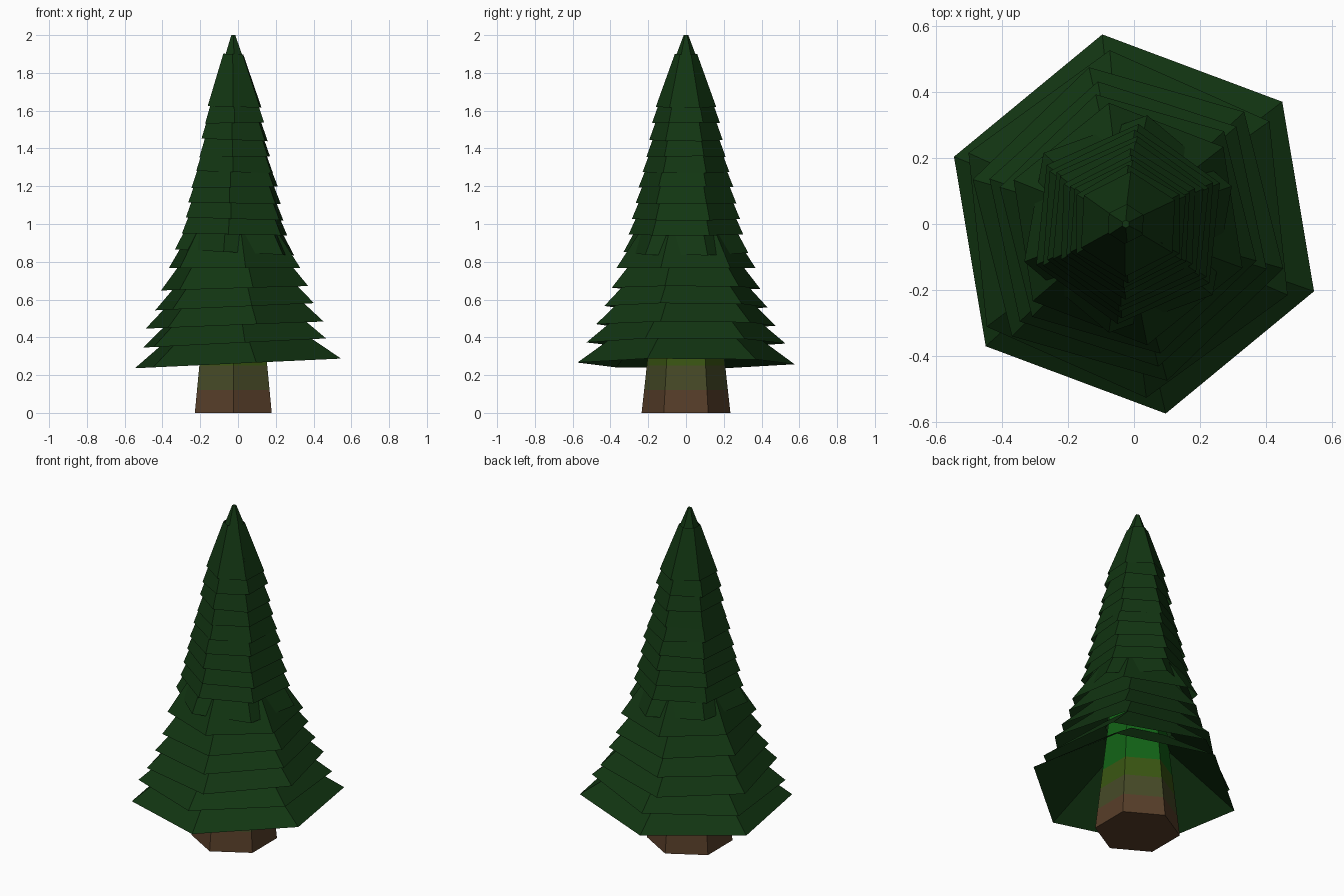
import bpy, bmesh, math

if "Cube" in bpy.data.objects:
    bpy.data.objects.remove(bpy.data.objects["Cube"])

def material(name, rgb):
    m = bpy.data.materials.new(name)
    m.diffuse_color = (*rgb, 1)
    m.use_nodes = True
    m.node_tree.nodes["Principled BSDF"].inputs["Base Color"].default_value = m.diffuse_color
    return m

needle = material("dark needle green", (0.006, 0.036, 0.006))
bands = [material("bark brown", (0.095, 0.048, 0.022)),
         material("mossy bark", (0.062, 0.068, 0.020)),
         material("moss green", (0.042, 0.092, 0.006)),
         material("bright green", (0.006, 0.125, 0.008))]

SIDES = 6
CX = -0.025                      # trunk axis sits slightly left of centre

def trunk_radius(z):
    return max(0.235 - 0.11 * z, 0.03)

def ring(bm, cx, z, r, rot, tilt=0.0):
    """Hexagon of vertices; tilt raises the +x side."""
    pts = []
    for i in range(SIDES):
        a = math.radians(rot + 60 * i)
        x, y = r * math.cos(a), r * math.sin(a)
        pts.append(bm.verts.new((cx + x, y, z + tilt * x)))
    return pts

def bridge(bm, low, high, mat=0):
    for i in range(SIDES):
        j = (i + 1) % SIDES
        f = bm.faces.new((low[i], low[j], high[j], high[i]))
        f.material_index = mat

def finish(bm, name, mats):
    me = bpy.data.meshes.new(name)
    bm.to_mesh(me)
    bm.free()
    for m in mats:
        me.materials.append(m)
    ob = bpy.data.objects.new(name, me)
    bpy.context.collection.objects.link(ob)

# Trunk: tapered hexagon with colour bands by height
bm = bmesh.new()
heights = [0, 0.12, 0.25, 0.37, 1.70]
rings = [ring(bm, CX, z, trunk_radius(z), 30) for z in heights]
for k in range(4):
    bridge(bm, rings[k], rings[k + 1], k)
bm.faces.new(list(reversed(rings[0])))
finish(bm, "trunk", bands)

# Branch skirts: rim height, rim radius, rotation, tilt, flare (radius per height)
layers = [
    (0.262, 0.583, 39.5, 0.047, 1.40),
    (0.370, 0.530, 36, 0.050, 1.20),
    (0.465, 0.490, 44, 0.040, 1.05),
    (0.562, 0.442, 42, 0.045, 0.95),
    (0.660, 0.405, 44, 0.030, 0.80),
    (0.768, 0.372, 39, 0.000, 0.65),
    (0.850, 0.335, 20, -0.050, 0.55),
    (0.945, 0.305, 24, -0.020, 0.45),
    (1.027, 0.287, 26, -0.030, 0.42),
    (1.110, 0.268, 24, -0.020, 0.40),
    (1.195, 0.252, 25, 0.020, 0.40),
    (1.275, 0.230, 28, -0.030, 0.38),
    (1.355, 0.210, 27, 0.020, 0.36),
    (1.445, 0.195, 26, -0.040, 0.36),
    (1.535, 0.180, 30, 0.020, 0.36),
    (1.620, 0.160, 27, -0.030, 0.36),
]
for k, (z, r, rot, tilt, flare) in enumerate(layers):
    bm = bmesh.new()
    cx = 0 if k == 0 else -0.018
    top = z + min(0.28, (r - trunk_radius(z + 0.28)) / flare)
    top_r = r - flare * (top - z)
    bridge(bm, ring(bm, cx, z, r, rot, tilt),
           ring(bm, CX, top, top_r, rot, tilt))
    finish(bm, f"branch_skirt_{k + 1}", [needle])

# Pointed crown
bm = bmesh.new()
low = ring(bm, -0.015, 1.718, 0.118, 30, -0.09)
tip = ring(bm, CX, 2.0, 0.012, 30)
bridge(bm, low, tip)
bm.faces.new(tip)
finish(bm, "crown", [needle])
